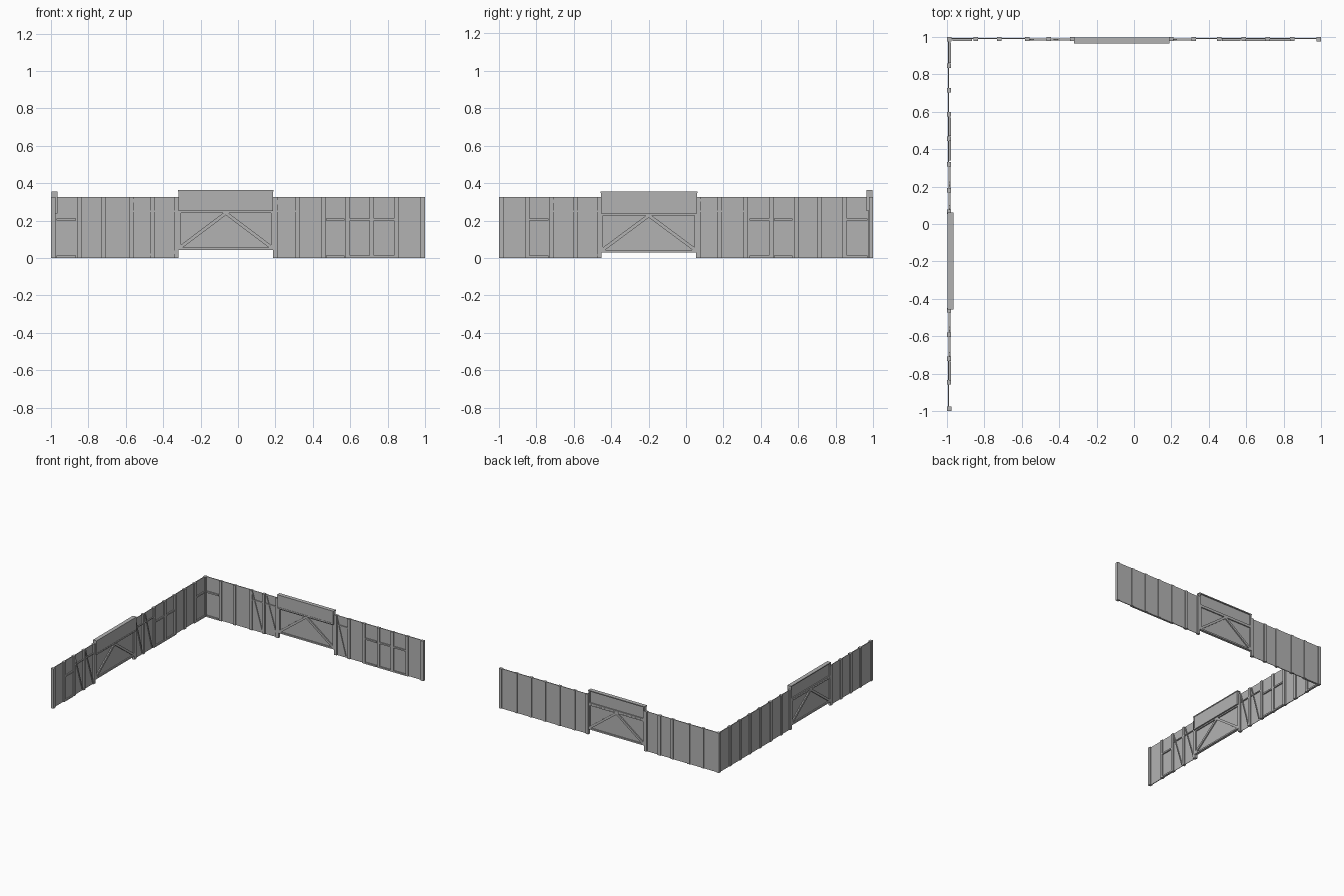
import bpy, bmesh
from math import hypot
from mathutils import Vector

if "Cube" in bpy.data.objects:
    bpy.data.objects.remove(bpy.data.objects["Cube"])

# Dark grey timber
grey = bpy.data.materials.new("weathered_grey")
grey.diffuse_color = (0.45, 0.45, 0.45, 1)
grey.use_nodes = True
grey.node_tree.nodes["Principled BSDF"].inputs["Base Color"].default_value = grey.diffuse_color

# Wall coordinates: u along the wall, d inward from the outer face, z up
def back(u, d, z):
    return Vector((u, 1 - d, z))

def left(u, d, z):
    return Vector((-1 + d, u, z))

def prism(bm, place, pts, d0, d1):
    """Extrude a (u, z) outline between depths d0 and d1."""
    a = [bm.verts.new(place(u, d0, z)) for u, z in pts]
    b = [bm.verts.new(place(u, d1, z)) for u, z in pts]
    n = len(pts)
    bm.faces.new(a)
    bm.faces.new(b[::-1])
    for i in range(n):
        bm.faces.new((a[i], b[i], b[(i + 1) % n], a[(i + 1) % n]))

def box(bm, place, u0, u1, z0, z1, d0, d1):
    prism(bm, place, [(u0, z0), (u1, z0), (u1, z1), (u0, z1)], d0, d1)

def brace(bm, place, p, q, w, d0, d1):
    """Straight timber of width w from p to q in the wall plane."""
    du, dz = q[0] - p[0], q[1] - p[1]
    l = hypot(du, dz)
    nu, nz = -dz / l * w / 2, du / l * w / 2
    prism(bm, place, [(p[0] + nu, p[1] + nz), (p[0] - nu, p[1] - nz),
                      (q[0] - nu, q[1] - nz), (q[0] + nu, q[1] + nz)], d0, d1)

def finish(bm, name):
    bmesh.ops.recalc_face_normals(bm, faces=bm.faces)
    me = bpy.data.meshes.new(name)
    bm.to_mesh(me)
    bm.free()
    me.materials.append(grey)
    ob = bpy.data.objects.new(name, me)
    bpy.context.collection.objects.link(ob)

H = 0.327

def build_wall(name, place, gate, braced, posts, railed, header, base):
    g0, g1 = gate
    b0, b1 = braced
    # solid panels, thinner in the braced bays beside the gate
    bm = bmesh.new()
    for u0, u1, d0 in ((-1, b0, 0.006), (b0, g0, 0.009), (g1, b1, 0.009), (b1, 1, 0.006)):
        box(bm, place, u0, u1, 0, H, d0, 0.012)
    finish(bm, name + "_wall_panels")

    # upright posts showing on both faces
    bm = bmesh.new()
    for c in posts:
        box(bm, place, max(c - .012, -1), min(c + .012, 1), 0, H, 0, 0.022)
    for c in (-0.988, 0.988):
        box(bm, place, c - .012, c + .012, 0, H, 0, 0.023)
    finish(bm, name + "_wall_posts")

    # horizontal rails
    bm = bmesh.new()
    for u0, u1 in railed:
        for z in (0.205, 0.006):
            box(bm, place, u0, u1, z - .006, z + .006, 0.011, 0.022)
    for u0, u1 in ((b0, g0), (g1, b1)):
        box(bm, place, u0, u1, 0.246, 0.254, 0.011, 0.020)
    finish(bm, name + "_wall_rails")

    # thin slanted battens in the braced bays
    bm = bmesh.new()
    for u0, u1 in ((b0, g0), (g1, b1)):
        n = round((u1 - u0) / 0.125)
        s = (u1 - u0) / n
        for i in range(n):
            a = u0 + i * s
            brace(bm, place, (a + .02, 0.315), (a + s - .02, 0.012), 0.006, 0.011, 0.019)
    finish(bm, name + "_wall_battens")

    # gate leaf raised off the ground, framed, with an inverted V brace
    h0, h1 = header
    mid = (g0 + g1) / 2
    bm = bmesh.new()
    box(bm, place, g0 + .005, g1 - .005, base, h0 + .01, 0.011, 0.014)
    finish(bm, name + "_gate_panel")
    bm = bmesh.new()
    box(bm, place, g0, g1, base, base + .012, 0.002, 0.023)
    box(bm, place, g0, g1, h0 - .010, h0, 0.002, 0.023)
    for u in (g0, g1 - .012):
        box(bm, place, u, u + .012, base, h0, 0.002, 0.023)
    for e in (g0 + .01, g1 - .01):
        brace(bm, place, (e, base + .014), (mid, h0 - .010), 0.018, 0.002, 0.023)
    finish(bm, name + "_gate_frame")

    # boxed header over the gate
    bm = bmesh.new()
    box(bm, place, g0, g1, h0, h1, 0.012, 0.033)
    box(bm, place, g0 - .003, g1 + .003, h1 - .008, h1, 0.003, 0.036)
    box(bm, place, g0, g1, h0, h0 + .012, 0.003, 0.035)
    for u in (g0, g1 - .010):
        box(bm, place, u, u + .010, h0, h1, 0.003, 0.035)
    finish(bm, name + "_gate_header")

build_wall("back", back, (-0.318, 0.188), (-0.58, 0.31),
           (-0.847, -0.72, -0.57, -0.455, -0.33, 0.20, 0.32, 0.455, 0.588, 0.715, 0.847),
           ((-0.97, -0.865), (0.47, 0.57), (0.60, 0.705), (0.725, 0.835)),
           (0.25, 0.363), 0.043)
build_wall("left", left, (-0.455, 0.058), (-0.73, 0.31),
           (-0.847, -0.72, -0.592, -0.462, 0.065, 0.18, 0.32, 0.455, 0.588, 0.715, 0.847),
           ((-0.84, -0.735), (0.34, 0.445), (0.47, 0.57), (0.86, 0.97)),
           (0.237, 0.354), 0.03)
